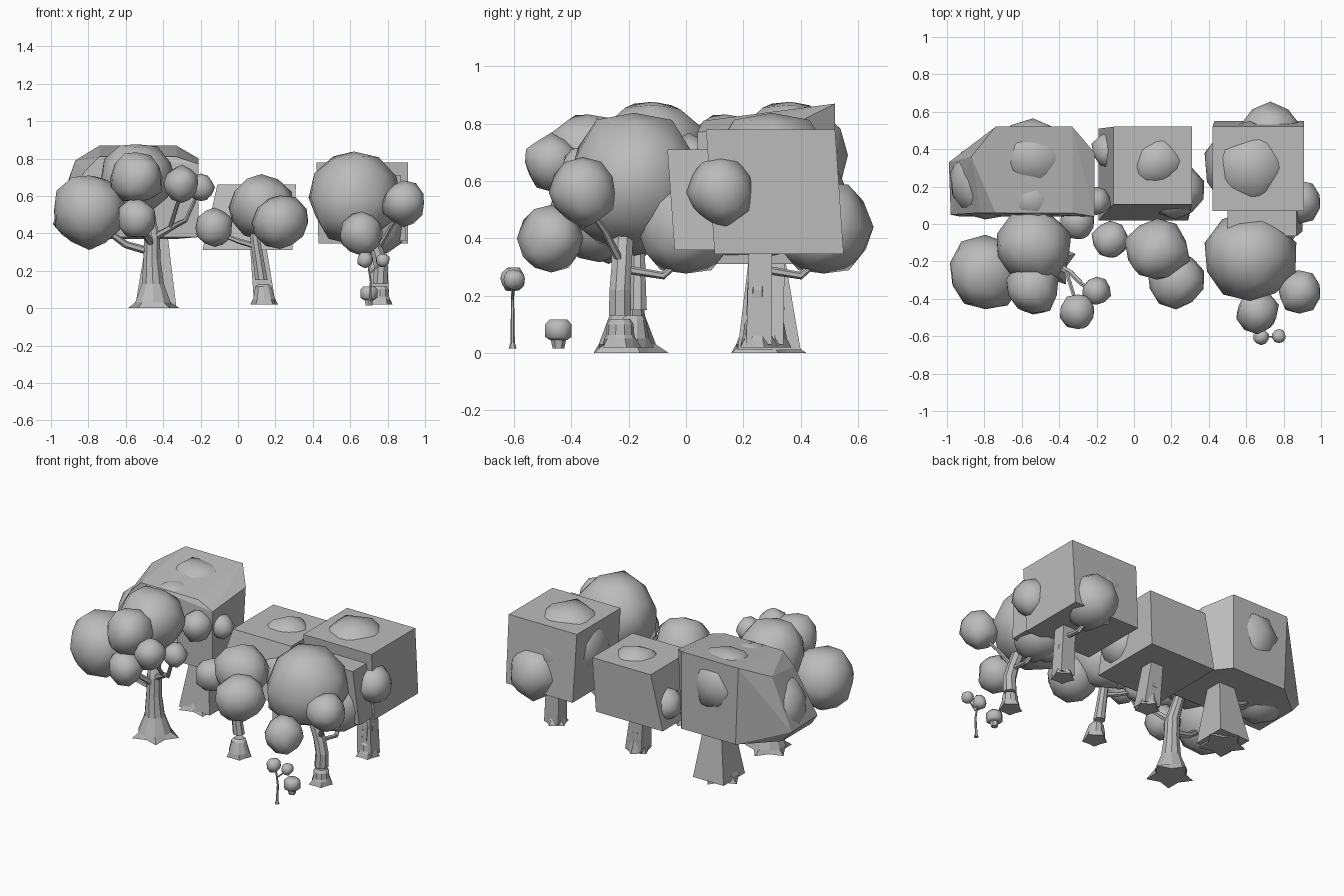
import bpy, bmesh, math, random
from mathutils import Vector

random.seed(4)
grey = bpy.data.materials.new("plain_grey")
grey.diffuse_color = (0.5, 0.5, 0.5, 1)


def finish(name, bm, smooth=False):
    bmesh.ops.recalc_face_normals(bm, faces=bm.faces)
    me = bpy.data.meshes.new(name)
    bm.to_mesh(me)
    bm.free()
    me.materials.append(grey)
    ob = bpy.data.objects.new(name, me)
    bpy.context.collection.objects.link(ob)
    for p in me.polygons:
        p.use_smooth = smooth
    return ob


def blob(name, c, r, dy=0):
    """Lumpy low-poly leaf ball."""
    random.seed(int(abs(c[0] * 997 + c[1] * 613 + c[2] * 71) * 100))
    bm = bmesh.new()
    bmesh.ops.create_icosphere(bm, subdivisions=2, radius=r)
    for v in bm.verts:
        v.co *= random.uniform(0.92, 1.09)
        v.co += Vector((c[0], c[1] + dy, c[2]))
    return finish(name, bm, True)


def tube(name, rings, sides=8, dy=0, star=1.0, smooth=False):
    """Loft of (x, y, z, r) rings; star < 1 pulls in every other point of the foot ring."""
    bm = bmesh.new()
    pts = [Vector(q[:3]) for q in rings]
    d = (pts[-1] - pts[0]).normalized()
    upright = abs(d.z) > 0.75
    u = Vector((1, 0, 0)) if upright else d.cross(Vector((0, 0, 1))).normalized()
    w = Vector((0, 1, 0)) if upright else d.cross(u).normalized()
    loops = []
    for i, (p, q) in enumerate(zip(pts, rings)):
        ring = []
        for k in range(sides):
            a = math.tau * (k + 0.5) / sides
            s = star if (i == 0 and k % 2) else 1.0
            ring.append(bm.verts.new(p + (u * math.cos(a) + w * math.sin(a)) * q[3] * s
                                     + Vector((0, dy, 0))))
        loops.append(ring)
    for a, b in zip(loops, loops[1:]):
        for k in range(sides):
            j = (k + 1) % sides
            bm.faces.new((a[k], a[j], b[j], b[k]))
    bm.faces.new(loops[0])
    bm.faces.new(loops[-1])
    return finish(name, bm, smooth)


def hull(name, points):
    bm = bmesh.new()
    for p in points:
        bm.verts.new(p)
    res = bmesh.ops.convex_hull(bm, input=bm.verts)
    bmesh.ops.delete(bm, geom=[g for g in res["geom_interior"] if g.is_valid], context='VERTS')
    bmesh.ops.dissolve_limit(bm, angle_limit=0.03, verts=bm.verts, edges=bm.edges)
    return finish(name, bm)


def rect(x0, x1, y0, y1, z):
    return [(x, y, z) for x in (x0, x1) for y in (y0, y1)]


def tree_row(row, dy):
    # left tree: flared trunk, branches, leaf balls
    tube(row + "_left_trunk", [(-0.45, -0.205, 0, 0.145), (-0.455, -0.205, 0.03, 0.1),
                               (-0.455, -0.205, 0.13, 0.062), (-0.46, -0.205, 0.26, 0.048),
                               (-0.46, -0.2, 0.38, 0.045), (-0.5, -0.15, 0.6, 0.03)],
         10, dy, 0.62)
    for n, path in enumerate((
            [(-0.46, -0.2, 0.3, 0.022), (-0.6, -0.22, 0.34, 0.02), (-0.75, -0.26, 0.45, 0.016)],
            [(-0.46, -0.2, 0.37, 0.022), (-0.34, -0.26, 0.44, 0.016), (-0.28, -0.32, 0.47, 0.013),
             (-0.22, -0.36, 0.6, 0.01)],
            [(-0.36, -0.26, 0.44, 0.012), (-0.31, -0.42, 0.6, 0.01)],
            [(-0.46, -0.22, 0.34, 0.02), (-0.53, -0.35, 0.45, 0.015)])):
        tube("%s_left_branch_%d" % (row, n), path, 6, dy)
    for n, (c, r) in enumerate((((-0.795, -0.27, 0.52), 0.2), ((-0.54, -0.115, 0.69), 0.2),
                                ((-0.54, -0.34, 0.70), 0.143), ((-0.54, -0.38, 0.48), 0.105),
                                ((-0.30, -0.47, 0.665), 0.096), ((-0.20, -0.36, 0.645), 0.075))):
        blob("%s_left_leaves_%d" % (row, n), c, r, dy)

    # middle tree: domed foot with a separate leaning trunk
    tube(row + "_middle_foot", [(0.14, -0.19, 0.02, 0.078), (0.14, -0.19, 0.05, 0.062),
                                (0.135, -0.185, 0.115, 0.045), (0.135, -0.18, 0.13, 0.03)],
         10, dy, 0.75)
    tube(row + "_middle_trunk", [(0.125, -0.17, 0.15, 0.036), (0.115, -0.17, 0.22, 0.033),
                                 (0.09, -0.17, 0.38, 0.028), (0.1, -0.16, 0.5, 0.02)], 8, dy)
    tube(row + "_middle_branch", [(0.1, -0.17, 0.33, 0.016), (0.0, -0.14, 0.36, 0.014),
                                  (-0.1, -0.1, 0.4, 0.011)], 6, dy)
    blob(row + "_middle_leaves_0", (0.125, -0.14, 0.54), 0.17, dy)
    blob(row + "_middle_leaves_1", (0.225, -0.30, 0.46), 0.15, dy)
    blob(row + "_middle_leaves_2", (-0.125, -0.085, 0.43), 0.1, dy)

    # right tree: ringed foot, slightly curved trunk
    tube(row + "_right_foot", [(0.755, -0.23, 0.02, 0.075), (0.76, -0.23, 0.05, 0.055),
                               (0.76, -0.23, 0.062, 0.05), (0.76, -0.23, 0.1, 0.047),
                               (0.76, -0.23, 0.118, 0.036)], 10, dy, 0.75)
    tube(row + "_right_trunk", [(0.76, -0.23, 0.13, 0.042), (0.765, -0.23, 0.22, 0.04),
                                (0.745, -0.225, 0.3, 0.038), (0.7, -0.22, 0.42, 0.04)], 8, dy)
    tube(row + "_right_branch_0", [(0.75, -0.2, 0.29, 0.016), (0.76, -0.08, 0.27, 0.014),
                                   (0.74, 0.0, 0.34, 0.012)], 6, dy)
    tube(row + "_right_branch_1", [(0.74, -0.22, 0.30, 0.016), (0.81, -0.28, 0.42, 0.014),
                                   (0.87, -0.35, 0.52, 0.012)], 6, dy)
    for n, (c, r) in enumerate((((0.62, -0.18, 0.59), 0.243), ((0.885, -0.36, 0.56), 0.117),
                                ((0.66, -0.47, 0.40), 0.112), ((0.73, 0.0, 0.44), 0.163))):
        blob("%s_right_leaves_%d" % (row, n), c, r, dy)


tree_row("front", 0)
tree_row("back", 0.48)

# simple block crowns around the back row
hull("left_block_crown",
     rect(-0.93, -0.21, 0.04, 0.34, 0.38) + rect(-0.72, -0.33, 0.06, 0.52, 0.37)
     + [(-0.99, 0.33, 0.45), (-0.98, 0.05, 0.45)]
     + [(-0.87, 0.36, 0.79), (-0.82, 0.06, 0.73)]
     + [(-0.21, 0.04, 0.77), (-0.21, 0.38, 0.8), (-0.33, 0.52, 0.87), (-0.74, 0.52, 0.87),
        (-0.74, 0.06, 0.81), (-0.33, 0.06, 0.81)])
hull("middle_block_crown", rect(-0.19, 0.29, 0.02, 0.51, 0.31)
     + rect(-0.11, 0.31, 0.105, 0.52, 0.66))
hull("right_block_crown", rect(0.43, 0.91, 0.1, 0.55, 0.345)
     + rect(0.42, 0.91, 0.07, 0.52, 0.78))
hull("right_small_block", rect(0.55, 0.90, -0.04, 0.2, 0.36)
     + rect(0.5, 0.87, -0.065, 0.2, 0.71))

# simple block trunks of the back row
hull("left_block_trunk", rect(-0.55, -0.33, 0.18, 0.40, 0.01)
     + rect(-0.48, -0.38, 0.23, 0.33, 0.42))
hull("middle_block_trunk", rect(0.085, 0.2, 0.235, 0.34, 0.03)
     + rect(0.06, 0.14, 0.265, 0.345, 0.4))
hull("right_block_trunk", rect(0.71, 0.81, 0.21, 0.30, 0.03)
     + rect(0.70, 0.79, 0.22, 0.30, 0.38))

# sapling
tube("sapling_stem", [(0.705, -0.605, 0.015, 0.014), (0.705, -0.605, 0.035, 0.008),
                      (0.71, -0.605, 0.14, 0.006), (0.695, -0.605, 0.24, 0.005)], 6)
tube("sapling_twig", [(0.71, -0.605, 0.19, 0.005), (0.765, -0.6, 0.24, 0.004)], 5)
blob("sapling_leaves_0", (0.68, -0.605, 0.258), 0.044)
blob("sapling_leaves_1", (0.775, -0.6, 0.257), 0.037)

# bush
tube("bush_stem", [(0.7, -0.445, 0.015, 0.02), (0.7, -0.445, 0.06, 0.03)], 6)
tube("bush_leaves", [(0.7, -0.445, 0.045, 0.032), (0.7, -0.445, 0.056, 0.05),
                     (0.7, -0.445, 0.1, 0.05), (0.7, -0.445, 0.117, 0.033)], 8, smooth=True)
